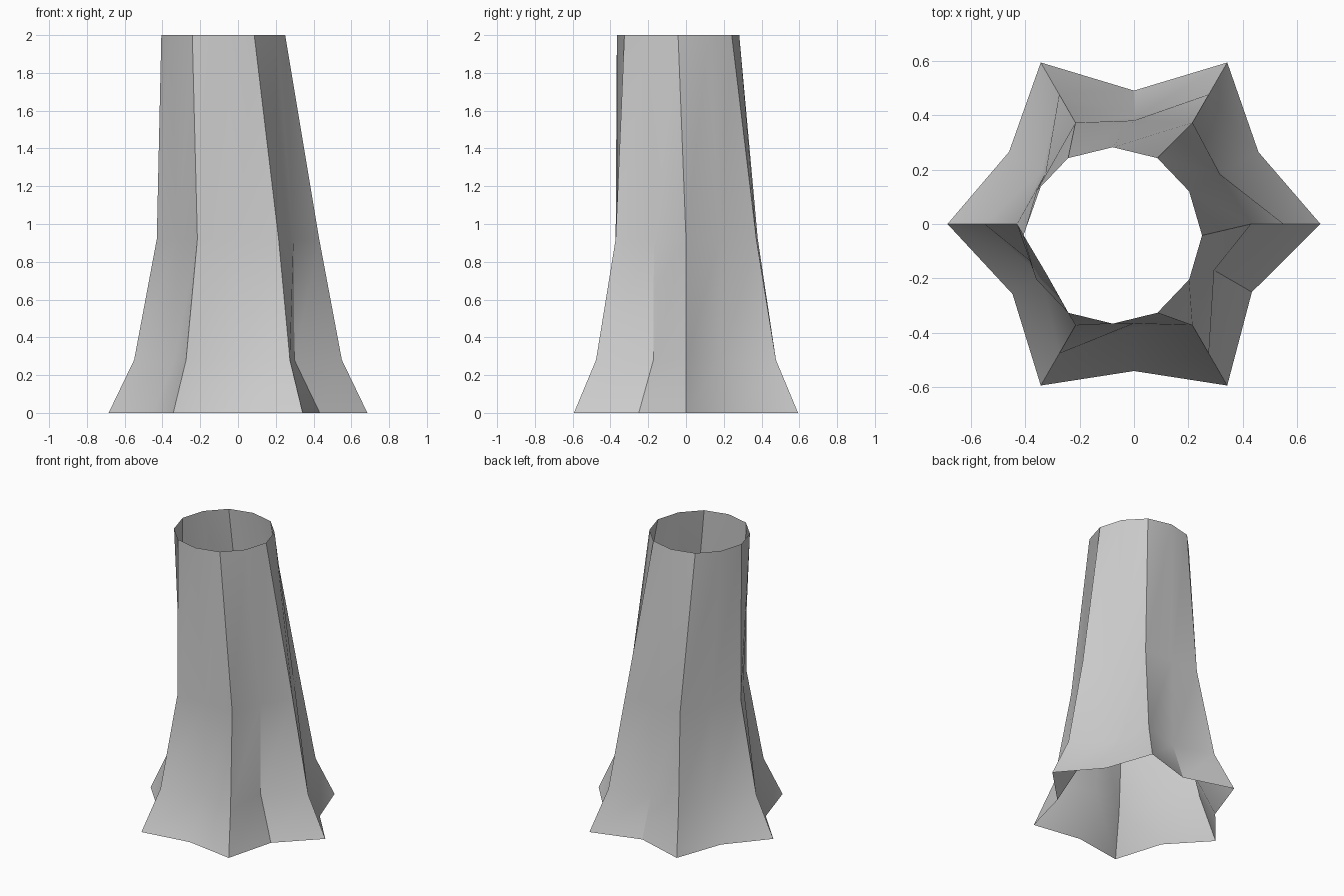
import bpy, bmesh
from math import cos, sin, radians

if "Cube" in bpy.data.objects:
    bpy.data.objects.remove(bpy.data.objects["Cube"])

# Trunk rings: height, centre x, centre y, ridge radius, six valley radii
RINGS = [
    (0.00, 0.0, 0.0, 0.685, (0.528, 0.49, 0.53, 0.515, 0.54, 0.50)),
    (0.28, 0.0, 0.0, 0.55, (0.37, 0.39, 0.39, 0.39, 0.38, 0.345)),
    (0.92, 0.0, 0.0, 0.43, (0.365, 0.38, 0.375, 0.37, 0.365, 0.34)),
    (2.00, -0.078, -0.042, 0.328, (0.324,) * 6),
]

bm = bmesh.new()
rings = []
for z, cx, cy, ridge, valleys in RINGS:
    ring = []
    for i in range(12):
        r = valleys[i // 2] if i % 2 else ridge
        a = radians(30 * i)
        ring.append(bm.verts.new((cx + r * cos(a), cy + r * sin(a), z)))
    rings.append(ring)

# Open, single-walled fluted shell
for low, high in zip(rings, rings[1:]):
    for i in range(12):
        j = (i + 1) % 12
        bm.faces.new((low[i], low[j], high[j], high[i]))

mesh = bpy.data.meshes.new("tree_trunk")
bm.to_mesh(mesh)
bm.free()
trunk = bpy.data.objects.new("tree_trunk", mesh)
bpy.context.collection.objects.link(trunk)

# Soft flutes, crisp root ridges
bpy.context.view_layer.objects.active = trunk
trunk.select_set(True)
bpy.ops.object.shade_smooth_by_angle(angle=radians(30))
